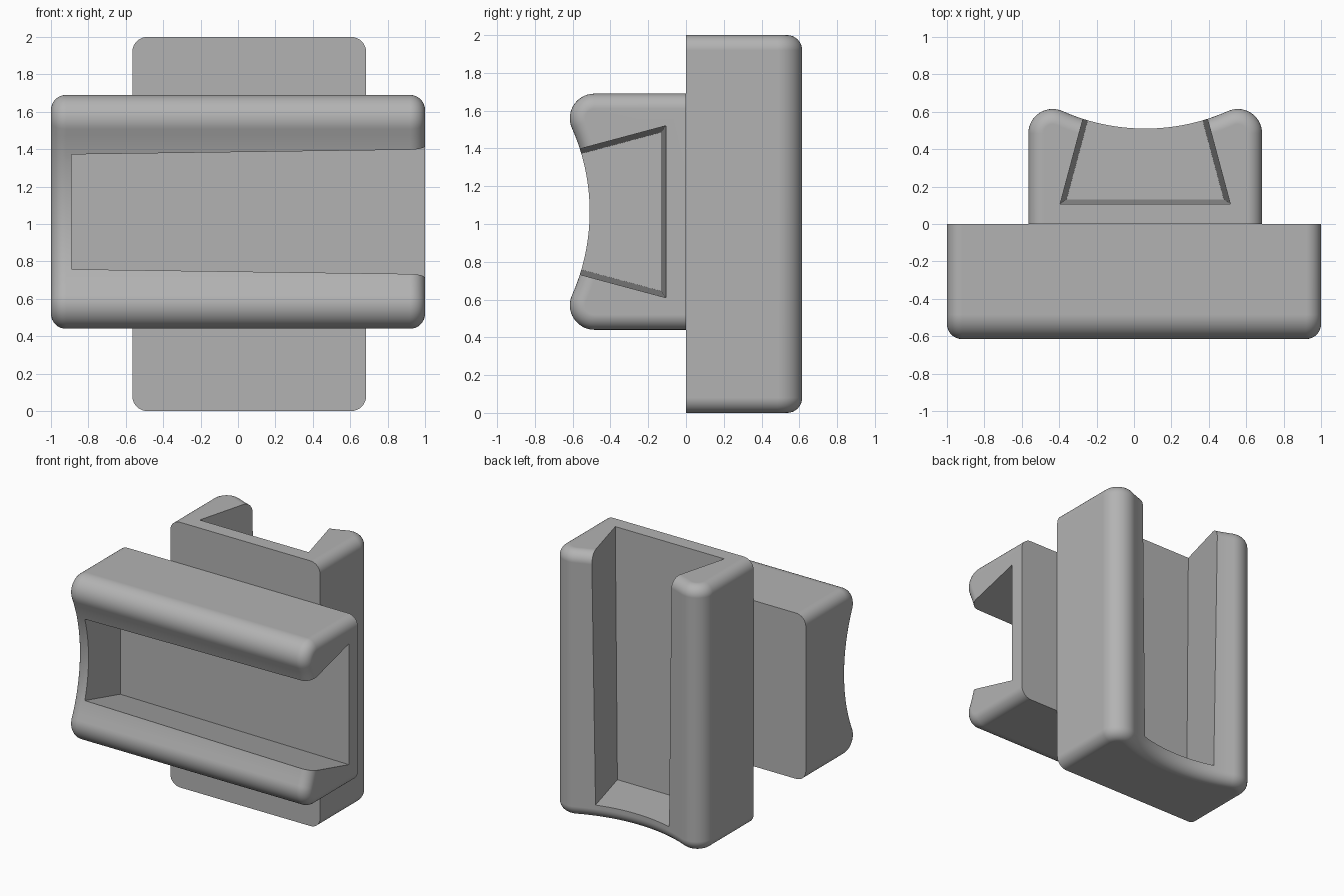
import bpy, bmesh
from math import atan2, cos, sin, pi, radians
from mathutils import Matrix, Vector

cube = bpy.data.objects.get("Cube")
if cube:
    bpy.data.objects.remove(cube, do_unlink=True)

grey = bpy.data.materials.new("plain grey")
grey.use_nodes = True
COLOUR = (0.45, 0.45, 0.45, 1)
grey.diffuse_color = COLOUR
grey.node_tree.nodes["Principled BSDF"].inputs["Base Color"].default_value = COLOUR

HALF, CORNER, LENGTH, FILLET = 0.625, 0.13, 2.0, 0.08
CORNER_V = 0.485                      # height of the corner arc centres
SCOOP_V, SCOOP_R = 1.60, 1.09         # hollow arc, tangent to both corners


def arc(cu, cv, r, a0, a1, n):
    return [(cu + r * cos(a0 + (a1 - a0) * i / n),
             cv + r * sin(a0 + (a1 - a0) * i / n)) for i in range(n + 1)]


def outline(inset):
    """Cross-section of a connector, pulled in by the inset."""
    cu = HALF - CORNER
    lean = atan2(SCOOP_V - CORNER_V, -cu)
    right = [(HALF - inset, 0)]
    right += arc(cu, CORNER_V, CORNER - inset, 0, lean, 14)
    scoop = arc(0, SCOOP_V, SCOOP_R + inset, lean - pi, -lean, 24)[1:-1]
    left = [(-u, v) for u, v in reversed(right)]
    return right + scoop + left


def loft(name, sections, matrix):
    """Skin a list of (points, position along the length)."""
    bm = bmesh.new()
    rings = [[bm.verts.new(matrix @ Vector((u, v, t))) for u, v in pts]
             for pts, t in sections]
    for a, b in zip(rings, rings[1:]):
        for i in range(len(a)):
            j = (i + 1) % len(a)
            bm.faces.new((a[i], a[j], b[j], b[i]))
    bm.faces.new(list(reversed(rings[0])))
    bm.faces.new(rings[-1])
    bm.normal_update()
    if bm.calc_volume(signed=True) < 0:
        bmesh.ops.reverse_faces(bm, faces=bm.faces[:])
    mesh = bpy.data.meshes.new(name)
    bm.to_mesh(mesh)
    bm.free()
    mesh.materials.append(grey)
    obj = bpy.data.objects.new(name, mesh)
    bpy.context.collection.objects.link(obj)
    return obj


def slot_section(t):
    """Dovetail section that widens and deepens towards the open end."""
    s = (t - 0.11) / (LENGTH - 0.11)
    floor, half, top = 0.132 - 0.025 * s, 0.42 + 0.035 * s, 0.9
    narrow = half - 0.268 * (top - floor)
    return [(-half, floor), (half, floor), (narrow, top), (-narrow, top)], t


def connector(name, matrix):
    # Block with rounded ends
    steps = [i / 8 * pi / 2 for i in range(9)]
    near = [(outline(FILLET * (1 - sin(a))), FILLET * (1 - cos(a))) for a in steps]
    far = [(pts, LENGTH - t) for pts, t in reversed(near)]
    body = loft(name, near + far, matrix)

    # Dovetail slot, closed at one end
    cutter = loft(name + "_slot_cutter", [slot_section(0.11), slot_section(2.2)], matrix)
    cutter.hide_render = True
    cut = body.modifiers.new("slot", 'BOOLEAN')
    cut.operation, cut.solver, cut.object = 'DIFFERENCE', 'EXACT', cutter
    bpy.ops.object.select_all(action='DESELECT')
    bpy.context.view_layer.objects.active = body
    body.select_set(True)
    bpy.ops.object.modifier_apply(modifier=cut.name)
    bpy.data.objects.remove(cutter, do_unlink=True)

    # Smooth rounds, flat walls
    bpy.ops.object.shade_smooth_by_angle(angle=radians(25))
    normals = body.modifiers.new("normals", 'WEIGHTED_NORMAL')
    normals.keep_sharp = True


# Columns of each matrix: width, depth and length directions, then the origin
connector("front_connector", Matrix(((0, 0, 1, -1),
                                     (0, -1, 0, 0),
                                     (1, 0, 0, 1.065),
                                     (0, 0, 0, 1))))
connector("back_connector", Matrix(((1, 0, 0, 0.06),
                                    (0, 1, 0, 0),
                                    (0, 0, 1, 0),
                                    (0, 0, 0, 1))))
